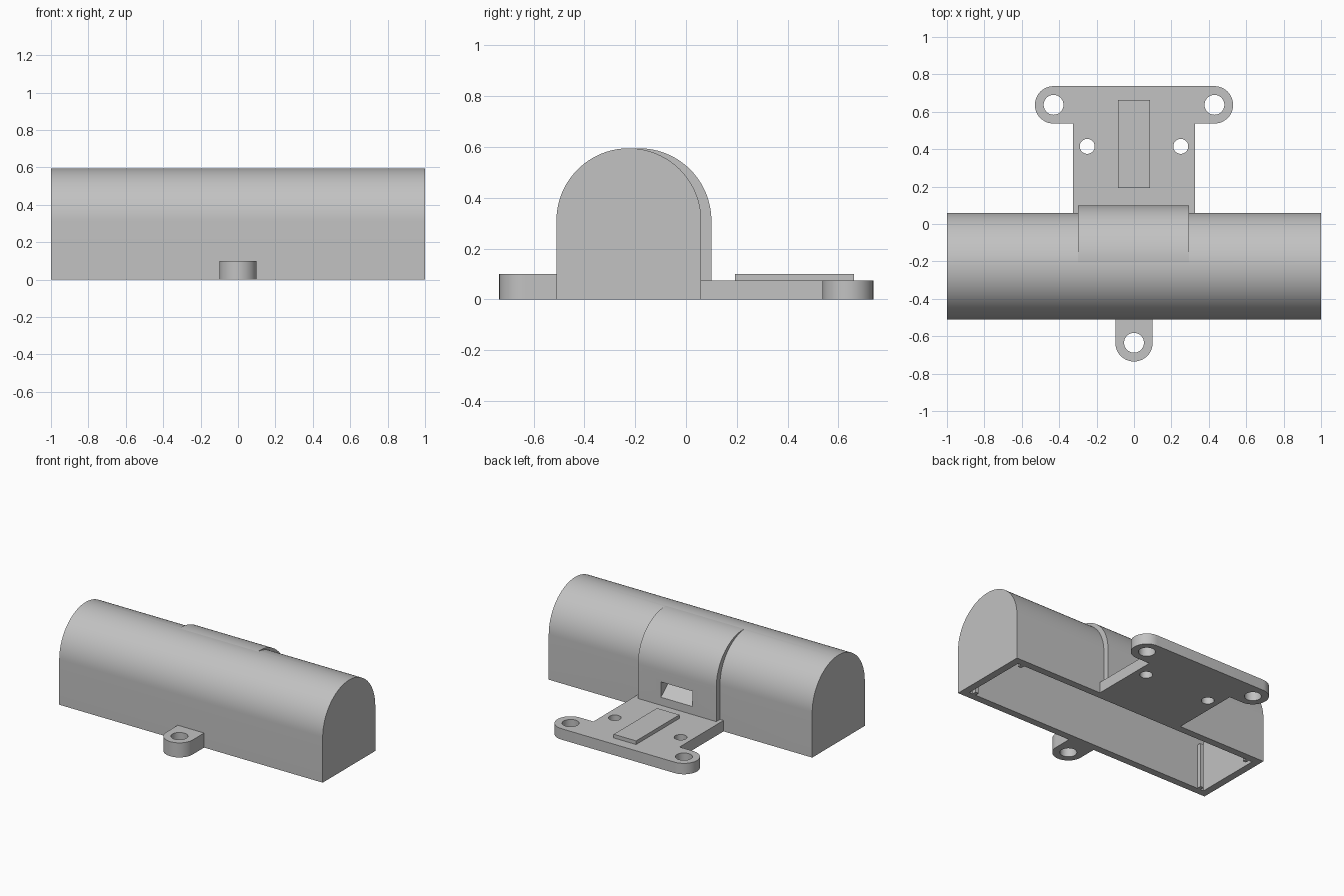
import bpy, bmesh, math
from mathutils import Vector

cube = bpy.data.objects.get("Cube")
if cube:
    bpy.data.objects.remove(cube, do_unlink=True)

grey = bpy.data.materials.new("light_grey")
grey.use_nodes = True
colour = (0.54, 0.54, 0.54, 1)
grey.diffuse_color = colour
grey.node_tree.nodes["Principled BSDF"].inputs["Base Color"].default_value = colour


def arc(cx, cy, r, start, end, steps=48):
    """Points along an arc, angles in degrees."""
    angles = [math.radians(start + (end - start) * i / steps) for i in range(steps + 1)]
    return [(cx + r * math.cos(a), cy + r * math.sin(a)) for a in angles]


def prism(name, outline, low, high, axis="z"):
    """Extrude an outline: (x, y) along z, or (y, z) along x."""
    bm = bmesh.new()
    place = (lambda p: (p[0], p[1], low)) if axis == "z" else (lambda p: (low, p[0], p[1]))
    face = bm.faces.new([bm.verts.new(place(p)) for p in outline])
    grown = bmesh.ops.extrude_face_region(bm, geom=[face])["geom"]
    shift = Vector((0, 0, high - low)) if axis == "z" else Vector((high - low, 0, 0))
    bmesh.ops.translate(bm, vec=shift, verts=[g for g in grown if isinstance(g, bmesh.types.BMVert)])
    bmesh.ops.recalc_face_normals(bm, faces=bm.faces)
    mesh = bpy.data.meshes.new(name)
    bm.to_mesh(mesh)
    bm.free()
    mesh.materials.append(grey)
    obj = bpy.data.objects.new(name, mesh)
    bpy.context.collection.objects.link(obj)
    return obj


def activate(obj):
    bpy.ops.object.select_all(action="DESELECT")
    obj.select_set(True)
    bpy.context.view_layer.objects.active = obj


def combine(obj, tool, operation):
    """Apply a boolean and discard the tool."""
    tool.hide_render = True
    mod = obj.modifiers.new("combine", "BOOLEAN")
    mod.operation, mod.solver, mod.object = operation, "EXACT", tool
    activate(obj)
    bpy.ops.object.modifier_apply(modifier=mod.name)
    bpy.data.objects.remove(tool, do_unlink=True)


def drill(obj, x, y, r):
    combine(obj, prism("drill", arc(x, y, r, 0, 352.5, 47), -0.1, 0.3), "DIFFERENCE")


def rect(x0, x1, y0, y1):
    return [(x0, y0), (x1, y0), (x1, y1), (x0, y1)]


def arch(centre, r, bottom):
    """Vertical sides closed by a half circle."""
    return [(centre - r, bottom), (centre + r, bottom)] + arc(centre, SPRING, r, 0, 180)


SPRING = 0.31            # height where the arch begins
MID, RADIUS = -0.225, 0.285
WALL, BACK = 0.05, 0.06
PLATE = 0.075

# Arched cover with the thickened band, hollowed from below
cover = prism("arched_cover", arch(MID, RADIUS, 0), -1, 1, "x")
band = prism("back_band", arch(MID + 0.04, RADIUS, PLATE), -0.3, 0.295, "x")
combine(cover, band, "UNION")
cavity = prism("cavity", arch(MID, RADIUS - WALL, -0.1), -1 + WALL, 1 - WALL, "x")
combine(cover, cavity, "DIFFERENCE")

# Sloping slot through the back band
slope = 0.83
slot = [(y, z + slope * (0.1 - y)) for y, z in
        [(0.2, 0.13), (0.2, 0.235), (-0.05, 0.235), (-0.05, 0.13)]]
combine(cover, prism("slot", slot, -0.12, 0.12, "x"), "DIFFERENCE")

# Retaining ribs inside both ends
inner = RADIUS - WALL
for end, side in ((-1, "right"), (1, "left")):
    for wall, place in ((-1, "front"), (1, "back")):
        xs = sorted((end * 0.9, end * 0.925))
        ys = sorted((MID + wall * inner, MID + wall * (inner - 0.03)))
        prism(f"{place}_{side}_rib", rect(*xs, *ys), 0, SPRING)

# T-shaped mounting plate with rounded ears
EAR_X, EAR_Y, EAR_R = 0.43, 0.637, 0.1
stem = 0.327
outline = [(-stem, BACK), (stem, BACK), (stem, EAR_Y - EAR_R)]
outline += arc(EAR_X, EAR_Y, EAR_R, -90, 90, 24)
outline += arc(-EAR_X, EAR_Y, EAR_R, 90, 270, 24)
outline += [(-stem, EAR_Y - EAR_R)]
plate = prism("mounting_plate", outline, 0, PLATE)
for side in (-1, 1):
    drill(plate, side * EAR_X, EAR_Y, 0.053)
    drill(plate, side * 0.25, 0.415, 0.04)

# Raised strip on the plate
prism("raised_strip", rect(-0.085, 0.085, 0.193, 0.662), PLATE, 0.1)

# Front screw tab
front = MID - RADIUS
tab = prism("front_tab", [(0.1, front), (-0.1, front)] + arc(0, -0.635, 0.1, 180, 360, 24), 0, 0.1)
drill(tab, 0, -0.635, 0.053)

# Smooth the curved surfaces, keep the edges sharp
for obj in (cover, plate, tab):
    activate(obj)
    bpy.ops.object.shade_smooth_by_angle(angle=math.radians(25))
